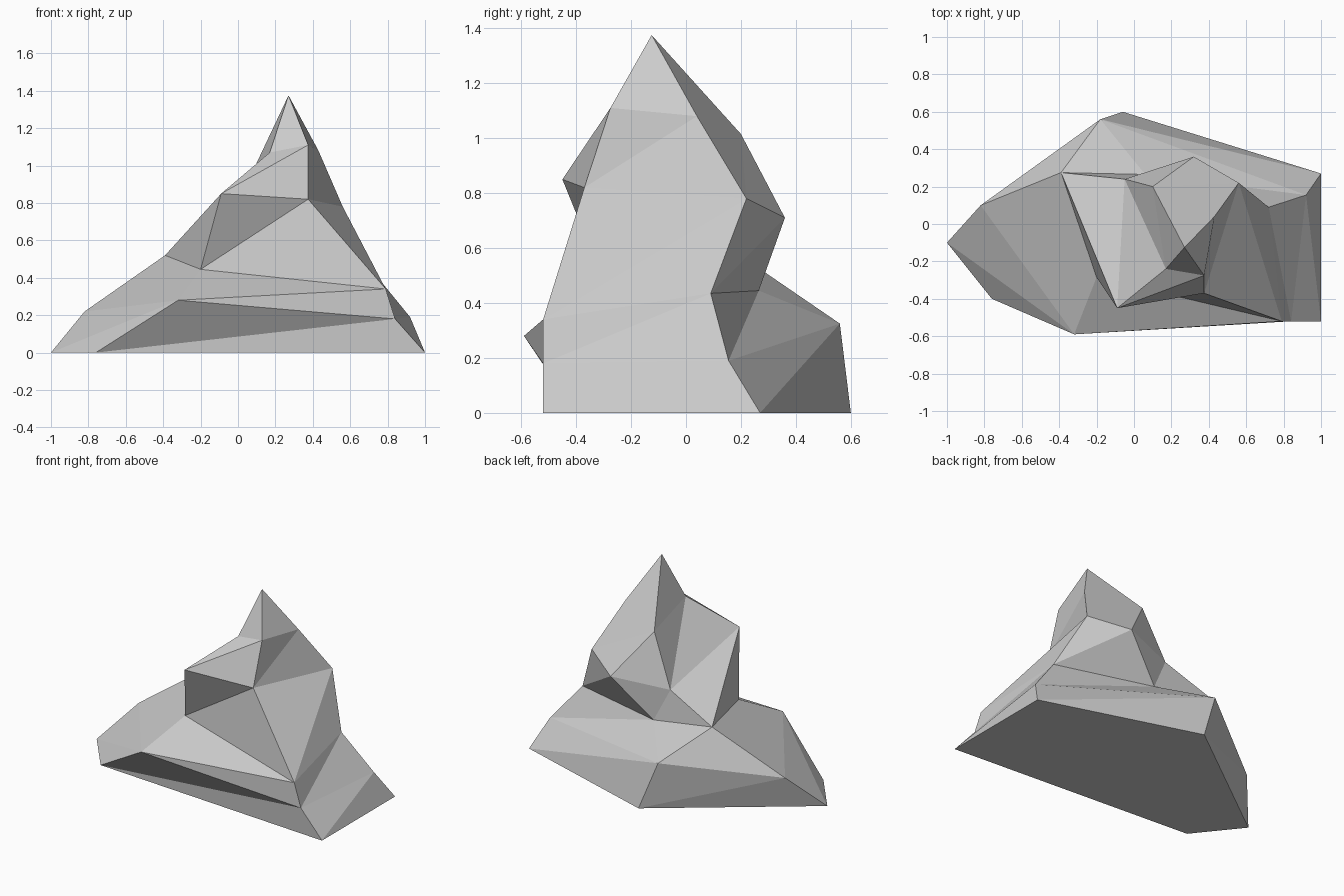
import bpy
import bmesh

cube = bpy.data.objects.get("Cube")
if cube:
    bpy.data.objects.remove(cube, do_unlink=True)

# Five-sided rings of the rock, from the ground up; corners run
# left end, front left, front right, back right, back left
RINGS = [
    [(-1, -.1, 0), (-.76, -.4, 0), (1, -.52, 0), (1, .27, 0), (-.06, .6, 0)],
    [(-.82, .1, .22), (-.32, -.59, .28), (.84, -.52, .18), (.92, .155, .19), (-.18, .56, .325)],
    [(-.39, .275, .52), (-.2, -.285, .445), (.79, -.52, .34), (.72, .09, .435), (.06, .265, .445)],
    [(-.05, .24, .67), (-.09, -.45, .85), (.375, -.37, .82), (.56, .22, .78), (.32, .36, .71)],
    [(.1, .2, 1.015), (.17, -.24, 1.07), (.375, -.275, 1.11), (.43, .04, 1.08), (.1, .2, 1.015)],
]
PEAK = (.27, -.125, 1.375)


def make_material(name, color):
    mat = bpy.data.materials.new(name)
    mat.use_nodes = True
    mat.diffuse_color = color
    mat.node_tree.nodes["Principled BSDF"].inputs["Base Color"].default_value = color
    return mat


def build_rock(name, rings, peak, mat):
    bm = bmesh.new()
    loops = [[bm.verts.new(p) for p in ring] for ring in rings]
    top = bm.verts.new(peak)
    count = len(loops[0])

    # Flat underside
    bm.faces.new(reversed(loops[0]))

    # Bands of facets between neighbouring rings
    for low, high in zip(loops, loops[1:]):
        for i in range(count):
            j = (i + 1) % count
            bm.faces.new((low[i], low[j], high[j], high[i]))

    # Facets meeting at the peak
    for i in range(count):
        bm.faces.new((loops[-1][i], loops[-1][(i + 1) % count], top))

    # Split the twisted quads, then close the shared corner near the top
    quads = [f for f in bm.faces if len(f.verts) == 4]
    bmesh.ops.triangulate(bm, faces=quads, quad_method='FIXED')
    bmesh.ops.remove_doubles(bm, verts=bm.verts[:], dist=0.001)
    bmesh.ops.recalc_face_normals(bm, faces=bm.faces[:])

    mesh = bpy.data.meshes.new(name)
    bm.to_mesh(mesh)
    bm.free()
    mesh.materials.append(mat)
    obj = bpy.data.objects.new(name, mesh)
    bpy.context.collection.objects.link(obj)
    return obj


stone = make_material("stone_grey", (.6, .6, .6, 1))
build_rock("rock", RINGS, PEAK, stone)
